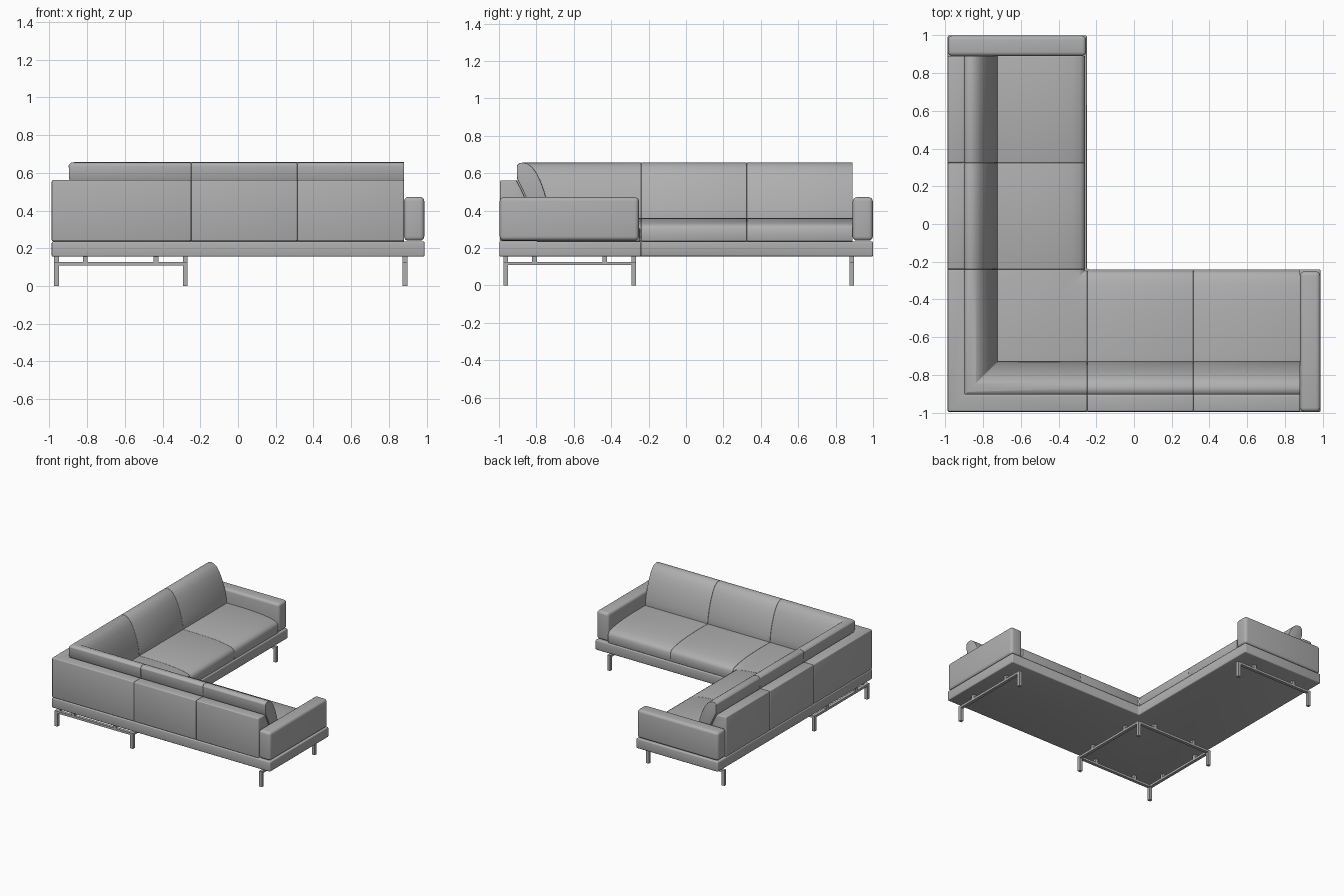
import bpy, bmesh, math
from mathutils import Vector

if "Cube" in bpy.data.objects:
    bpy.data.objects.remove(bpy.data.objects["Cube"])

# Mid-grey fabric and frame colour
grey = bpy.data.materials.new("mid_grey")
grey.diffuse_color = (0.43, 0.43, 0.43, 1)
grey.use_nodes = True
grey.node_tree.nodes["Principled BSDF"].inputs["Base Color"].default_value = grey.diffuse_color


def finish(name, bm, bevel, segs=3):
    """Round the hard edges, turn the bmesh into an object, smooth-shade it."""
    bmesh.ops.recalc_face_normals(bm, faces=bm.faces)
    if bevel:
        hard = [e for e in bm.edges if e.calc_face_angle(0) > 0.7]
        bmesh.ops.bevel(bm, geom=hard, offset=bevel, segments=segs, profile=0.5,
                        affect='EDGES', clamp_overlap=True)
    mesh = bpy.data.meshes.new(name)
    bm.to_mesh(mesh)
    bm.free()
    mesh.materials.append(grey)
    ob = bpy.data.objects.new(name, mesh)
    bpy.context.collection.objects.link(ob)
    bpy.ops.object.select_all(action='DESELECT')
    ob.select_set(True)
    bpy.context.view_layer.objects.active = ob
    bpy.ops.object.shade_smooth_by_angle(angle=math.radians(40))
    return ob


def box(name, lo, hi, bevel=0.0, segs=3):
    bm = bmesh.new()
    bmesh.ops.create_cube(bm, size=1)
    lo, hi = Vector(lo), Vector(hi)
    for v in bm.verts:
        v.co = Vector(((lo[i] + hi[i]) / 2 + v.co[i] * (hi[i] - lo[i]) for i in range(3)))
    return finish(name, bm, bevel, segs)


def loft(name, rings, bevel):
    """Skin matching closed rings and cap both ends."""
    bm = bmesh.new()
    rows = [[bm.verts.new(p) for p in r] for r in rings]
    n = len(rows[0])
    for a, b in zip(rows, rows[1:]):
        for i in range(n):
            j = (i + 1) % n
            bm.faces.new((a[i], a[j], b[j], b[i]))
    bm.faces.new(rows[0])
    bm.faces.new(rows[-1])
    return finish(name, bm, bevel)


# Seams along each wing
XS = (-0.248, 0.315, 0.881)
YS = (-0.240, 0.325, 0.891)


def wings(part, prof, bevel, dy):
    """Sweep a (depth, height) profile round the L: mitred corner plus two pieces per wing."""
    along_x = lambda x: [(x, c + dy, z) for c, z in prof]
    along_y = lambda y: [(c, y, z) for c, z in prof]
    mitre = [(c, c + dy, z) for c, z in prof]
    loft("corner_" + part, [along_x(XS[0]), mitre, along_y(YS[0])], bevel)
    for i in range(2):
        loft(f"front_{part}_{i + 1}", [along_x(XS[i]), along_x(XS[i + 1])], bevel)
        loft(f"side_{part}_{i + 1}", [along_y(YS[i]), along_y(YS[i + 1])], bevel)


# Upholstered back panels, back cushions and seats
wings("back_panel", [(-0.988, 0.237), (-0.988, 0.562), (-0.900, 0.562), (-0.875, 0.515),
                     (-0.853, 0.465), (-0.82, 0.36), (-0.80, 0.237)], 0.008, -0.007)
wings("back_cushion", [(-0.81, 0.35), (-0.845, 0.465), (-0.868, 0.515), (-0.896, 0.57),
                       (-0.898, 0.64), (-0.885, 0.654), (-0.862, 0.657), (-0.838, 0.65),
                       (-0.815, 0.632), (-0.793, 0.602), (-0.77, 0.555), (-0.752, 0.505),
                       (-0.738, 0.455), (-0.728, 0.405), (-0.722, 0.35)], 0.003, -0.007)
wings("seat", [(-0.81, 0.236), (-0.81, 0.358), (-0.70, 0.36), (-0.58, 0.36), (-0.48, 0.357),
               (-0.40, 0.351), (-0.33, 0.341), (-0.285, 0.329), (-0.268, 0.318),
               (-0.260, 0.30), (-0.259, 0.27), (-0.262, 0.236)], 0.003, 0.012)

# L-shaped base
outline = [(-0.988, -0.998), (0.989, -0.998), (0.989, -0.24), (-0.25, -0.24),
           (-0.25, 1.0), (-0.988, 1.0)]
loft("base", [[(x, y, z) for x, y in outline] for z in (0.155, 0.236)], 0.008)

# Armrests at both wing ends
box("right_armrest", (0.881, -0.996, 0.24), (0.988, -0.252, 0.472), 0.022, 4)
box("left_armrest", (-0.987, 0.891, 0.24), (-0.254, 0.999, 0.472), 0.022, 4)

# Leg frames: rails on square legs, joined to the base by short posts
A, B, R = -0.963, -0.28, 0.886
H = 0.0125


def rail(name, axis, other, posts=(-0.81, -0.435)):
    def bar(n, t0, t1, z0, z1):
        lo, hi = [other - H, other - H, z0], [other + H, other + H, z1]
        lo[axis], hi[axis] = t0, t1
        box(n, lo, hi)
    bar(name + "_rail", A - H, B + H, 0.108, 0.126)
    for k, p in enumerate(posts):
        bar(f"{name}_post_{k + 1}", p - H, p + H, 0.126, 0.157)


def leg(name, x, y):
    box(name, (x - H, y - H, 0), (x + H, y + H, 0.126))


for k, c in enumerate((A, B)):
    rail(f"corner_frame_x{k + 1}", 0, c)
    rail(f"corner_frame_y{k + 1}", 1, c)
    for m, d in enumerate((A, B)):
        leg(f"corner_leg_{2 * k + m + 1}", c, d)
    leg(f"right_leg_{k + 1}", R, c)
    leg(f"left_leg_{k + 1}", c, R)
rail("right_frame", 1, R)
rail("left_frame", 0, R)
